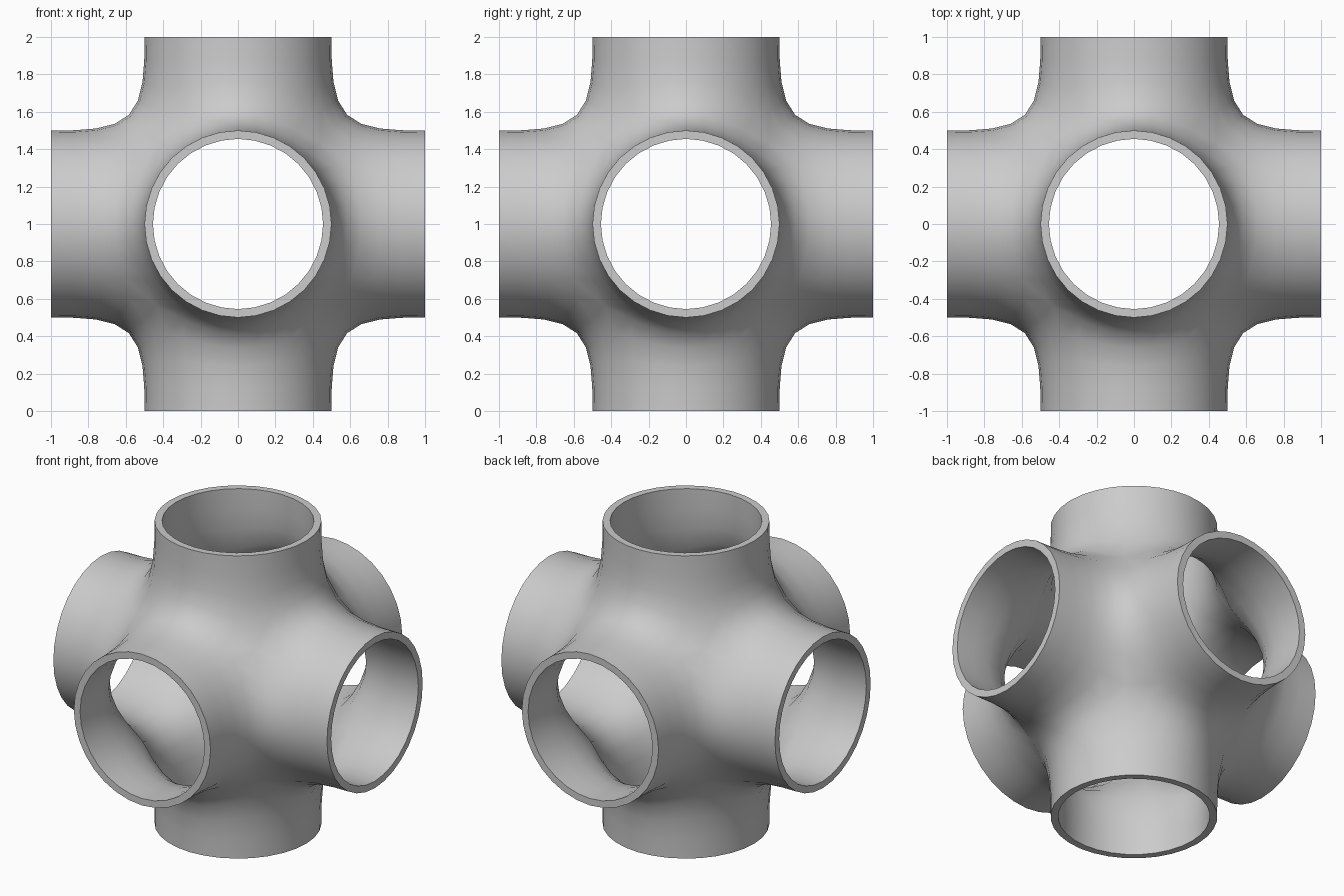
import bpy, bmesh
from math import cos, sin, pi
from mathutils import Vector

if "Cube" in bpy.data.objects:
    bpy.data.objects.remove(bpy.data.objects["Cube"])

R = 0.5 * 6 / (4 + 2 * cos(pi / 4))   # cage radius whose subdivided ring has radius 0.5
WALL = 0.045

bm = bmesh.new()

# Six octagonal arms, each running from the open end to the seam with its neighbours
for axis in range(3):
    for sign in (-1, 1):
        def point(a, b, depth):
            v = Vector((0, 0, 0))
            v[axis], v[(axis + 1) % 3], v[(axis + 2) % 3] = sign * depth, a, b
            return v + Vector((0, 0, 1))
        ring = [(R * cos(i * pi / 4), R * sin(i * pi / 4)) for i in range(8)]
        outer = [bm.verts.new(point(a, b, 1.0)) for a, b in ring]
        inner = [bm.verts.new(point(a, b, max(abs(a), abs(b)))) for a, b in ring]
        for i in range(8):
            j = (i + 1) % 8
            quad = [inner[i], inner[j], outer[j], outer[i]]
            bm.faces.new(quad if sign > 0 else quad[::-1])

# Weld the arms along the seams and point normals outwards
bmesh.ops.remove_doubles(bm, verts=bm.verts, dist=1e-4)
for f in bm.faces:
    f.normal_update()
bm.faces.ensure_lookup_table()
if sum(f.normal.dot(f.calc_center_median() - Vector((0, 0, 1))) for f in bm.faces) < 0:
    bmesh.ops.reverse_faces(bm, faces=bm.faces)

mesh = bpy.data.meshes.new("six_way_pipe_joint")
bm.to_mesh(mesh)
bm.free()
joint = bpy.data.objects.new("six_way_pipe_joint", mesh)
bpy.context.collection.objects.link(joint)

# Round the joint, then give it a wall on the inside
sub = joint.modifiers.new("rounding", 'SUBSURF')
sub.levels = sub.render_levels = 2
wall = joint.modifiers.new("wall", 'SOLIDIFY')
wall.thickness = WALL
wall.offset = -1

# Bake the modifiers and shade smooth with crisp rims
bpy.context.view_layer.objects.active = joint
joint.select_set(True)
bpy.ops.object.convert(target='MESH')
bpy.ops.object.shade_smooth_by_angle(angle=pi / 6)
